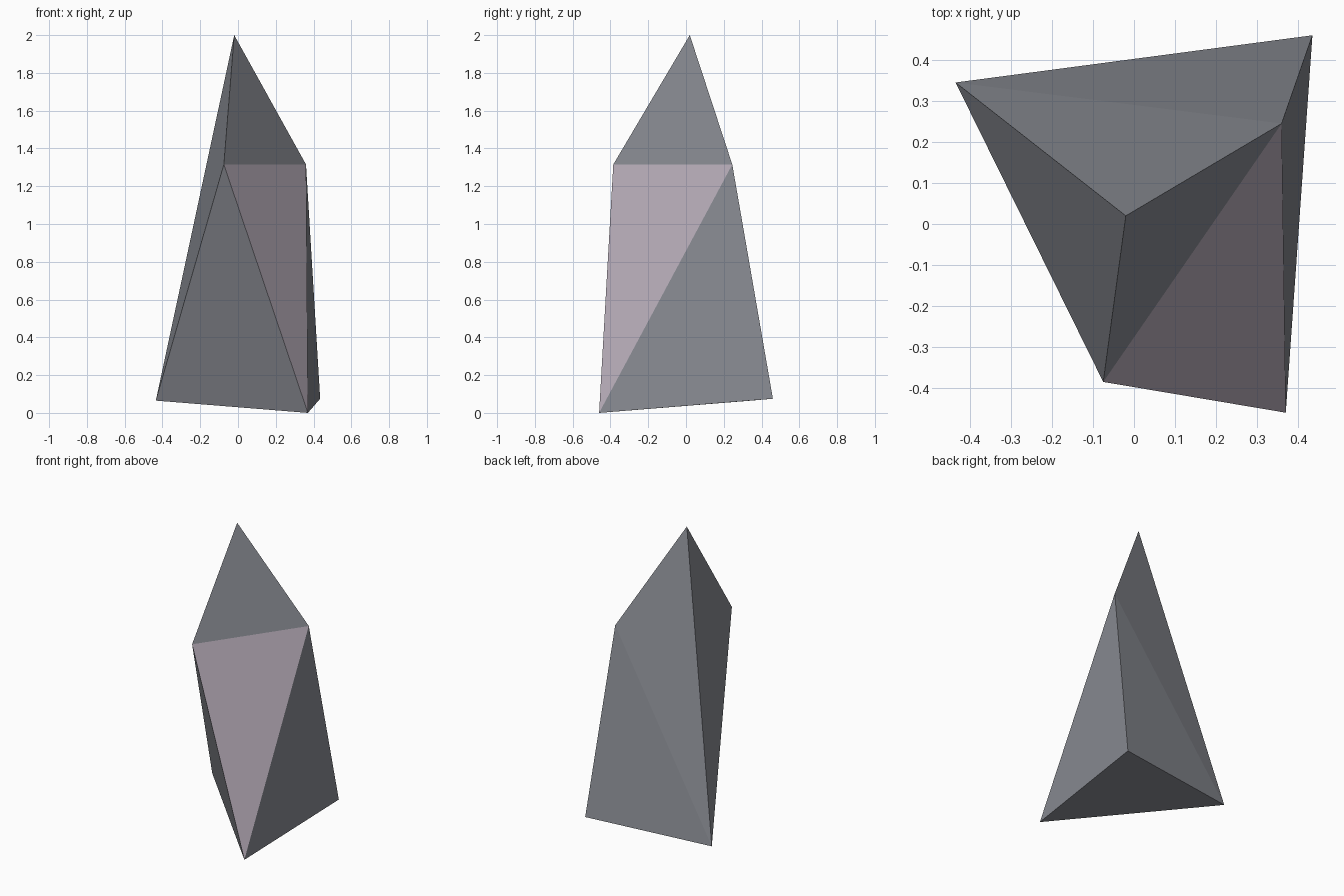
import bpy
import bmesh

if "Cube" in bpy.data.objects:
    bpy.data.objects.remove(bpy.data.objects["Cube"])


def flat_colour(name, rgb):
    mat = bpy.data.materials.new(name)
    mat.diffuse_color = (*rgb, 1.0)
    mat.use_nodes = True
    mat.node_tree.nodes["Principled BSDF"].inputs["Base Color"].default_value = mat.diffuse_color
    return mat


# Corner points of the faceted shard
corners = {
    "tip": (-0.02, 0.02, 2.0),
    "front_shoulder": (-0.075, -0.385, 1.315),
    "back_shoulder": (0.36, 0.245, 1.315),
    "left_foot": (-0.435, 0.345, 0.065),
    "front_foot": (0.37, -0.46, 0.0),
    "back_foot": (0.435, 0.46, 0.075),
}

# Facets: three corners each, with the bright facet marked 1
facets = [
    ("tip", "front_shoulder", "back_shoulder", 0),
    ("tip", "left_foot", "front_shoulder", 0),
    ("tip", "back_shoulder", "left_foot", 0),
    ("front_shoulder", "left_foot", "front_foot", 0),
    ("front_shoulder", "front_foot", "back_shoulder", 1),
    ("back_shoulder", "front_foot", "back_foot", 0),
    ("back_shoulder", "back_foot", "left_foot", 0),
    ("left_foot", "back_foot", "front_foot", 0),
]

bm = bmesh.new()
verts = {name: bm.verts.new(co) for name, co in corners.items()}
for a, b, c, colour in facets:
    face = bm.faces.new((verts[a], verts[b], verts[c]))
    face.material_index = colour
bmesh.ops.recalc_face_normals(bm, faces=bm.faces)

mesh = bpy.data.meshes.new("rock_shard")
bm.to_mesh(mesh)
bm.free()
mesh.materials.append(flat_colour("slate_grey", (0.25, 0.26, 0.29)))
mesh.materials.append(flat_colour("pale_mauve", (0.48, 0.42, 0.49)))
shard = bpy.data.objects.new("rock_shard", mesh)
bpy.context.collection.objects.link(shard)
